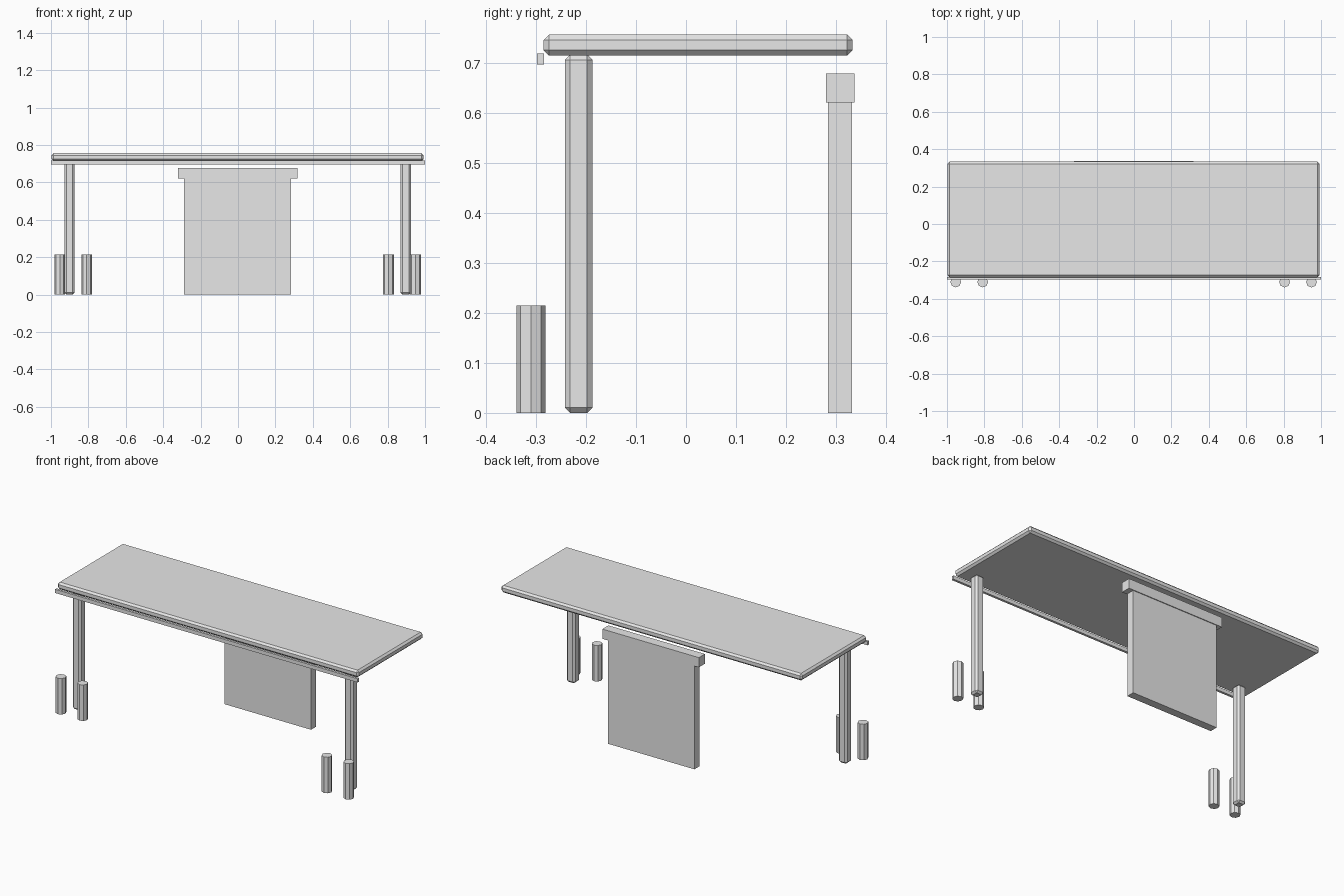
import bpy

if "Cube" in bpy.data.objects:
    bpy.data.objects.remove(bpy.data.objects["Cube"])

grey = bpy.data.materials.new("plain_grey")
grey.diffuse_color = (0.8, 0.8, 0.8, 1.0)
grey.use_nodes = True
grey.node_tree.nodes["Principled BSDF"].inputs["Base Color"].default_value = grey.diffuse_color


def finish(obj, name, bevel=0.0):
    obj.name = name
    obj.data.materials.append(grey)
    if bevel:
        mod = obj.modifiers.new("chamfer", 'BEVEL')
        mod.width = bevel
        mod.segments = 1
    return obj


def box(name, x, y, z, bevel=0.0):
    """Box from (min, max) ranges, with optional chamfered edges."""
    bpy.ops.mesh.primitive_cube_add(size=1, location=[sum(r) / 2 for r in (x, y, z)])
    obj = bpy.context.object
    obj.scale = [r[1] - r[0] for r in (x, y, z)]
    bpy.ops.object.transform_apply(location=False, rotation=False, scale=True)
    return finish(obj, name, bevel)


CX = -0.002  # centre line of the table

# Chamfered tabletop and thin rail along its front edge
box("tabletop", (CX - 0.995, CX + 0.995), (-0.285, 0.333), (0.714, 0.756), 0.011)
box("front_rail", (-1.0, 1.0), (-0.298, -0.284), (0.696, 0.718))

# Back support panel with a wider cap
box("back_panel", (CX - 0.286, CX + 0.286), (0.284, 0.332), (0.0, 0.62))
box("back_panel_cap", (CX - 0.319, CX + 0.319), (0.280, 0.337), (0.62, 0.678))

# Front legs, each with a pair of short eight-sided posts
for side, label in ((-1, "left"), (1, "right")):
    lx = CX + side * 0.899
    box("front_leg_" + label, (lx - 0.0275, lx + 0.0275), (-0.242, -0.187), (0.0, 0.716), 0.0105)
    for px, spot in ((0.951, "outer"), (0.807, "inner")):
        bpy.ops.mesh.primitive_cylinder_add(vertices=8, radius=0.029, depth=0.215,
                                            location=(CX + side * px, -0.310, 0.1075))
        finish(bpy.context.object, "post_" + label + "_" + spot)
